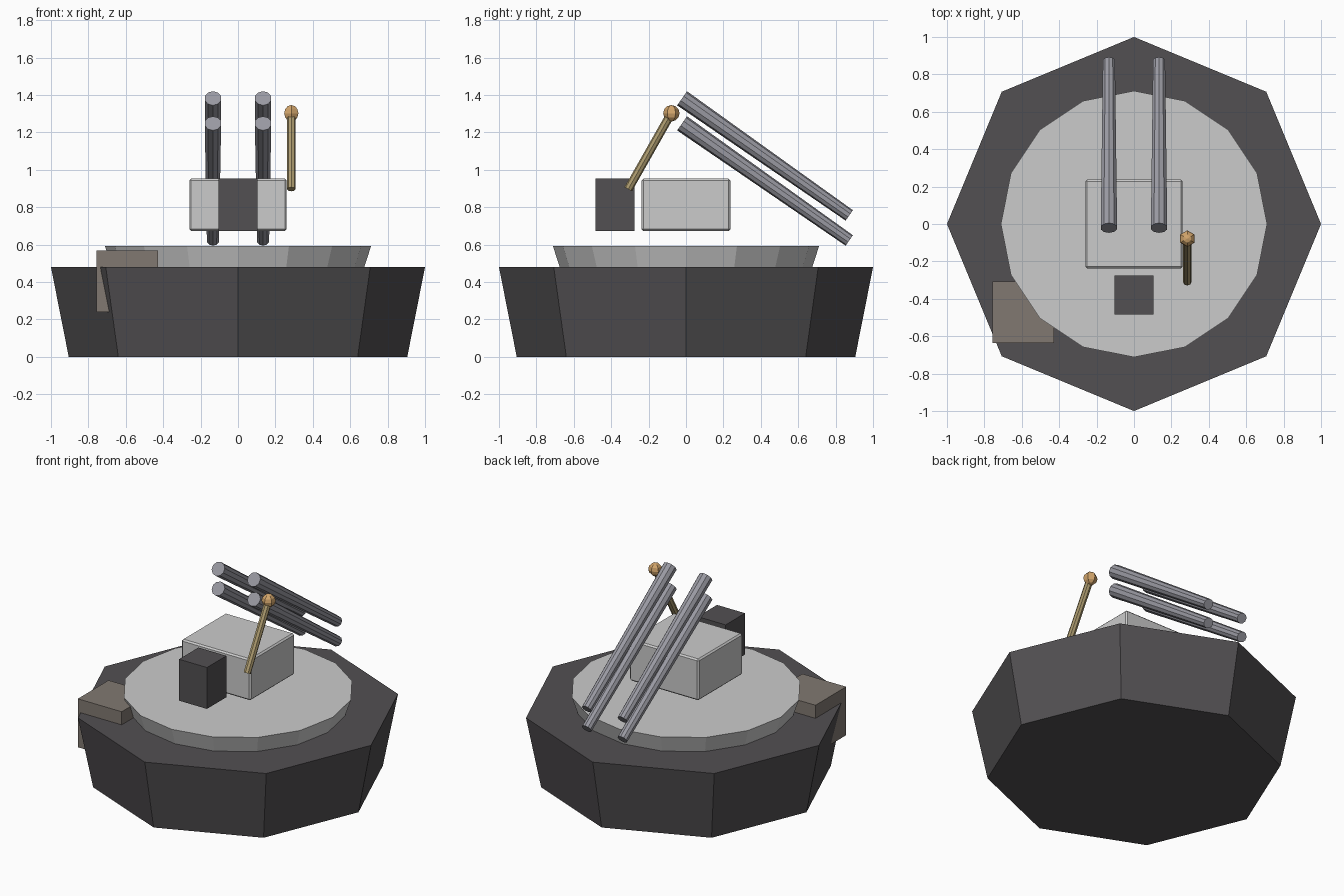
import bpy
from mathutils import Vector

if "Cube" in bpy.data.objects:
    bpy.data.objects.remove(bpy.data.objects["Cube"])


def material(name, color):
    m = bpy.data.materials.new(name)
    m.diffuse_color = (*color, 1)
    m.use_nodes = True
    m.node_tree.nodes["Principled BSDF"].inputs["Base Color"].default_value = m.diffuse_color
    return m


DARK = material("dark_metal", (0.085, 0.08, 0.085))
STEEL = material("barrel_steel", (0.32, 0.32, 0.36))
BRASS = material("brass", (0.42, 0.33, 0.16))
COPPER = material("copper", (0.65, 0.38, 0.15))
BROWN = material("brown_stone", (0.22, 0.19, 0.165))


def finish(name, mat):
    ob = bpy.context.object
    ob.name = name
    if mat:
        ob.data.materials.append(mat)
    return ob


def frustum(name, start, end, r1, r2, sides, mat=None):
    """Tapered prism running from start to end."""
    a, b = Vector(start), Vector(end)
    d = b - a
    bpy.ops.mesh.primitive_cone_add(vertices=sides, radius1=r1, radius2=r2,
                                    depth=d.length, location=(a + b) / 2)
    ob = finish(name, mat)
    if d.x or d.y:
        ob.rotation_euler = d.to_track_quat('Z', 'Y').to_euler()
    return ob


def box(name, lo, hi, mat=None, bevel=0):
    lo, hi = Vector(lo), Vector(hi)
    bpy.ops.mesh.primitive_cube_add(size=1, location=(lo + hi) / 2)
    ob = finish(name, mat)
    ob.scale = hi - lo
    bpy.ops.object.transform_apply(location=False, rotation=False, scale=True)
    if bevel:
        mod = ob.modifiers.new("bevel", 'BEVEL')
        mod.width = bevel
        mod.segments = 1
    return ob


# Octagonal base and turntable
frustum("base", (0, 0, 0), (0, 0, 0.48), 0.905, 1.0, 8, DARK)
frustum("turntable", (0, 0, 0.48), (0, 0, 0.593), 0.675, 0.712, 16)

# Half-sunken block on the base rim
box("step_block", (-0.757, -0.637, 0.24), (-0.428, -0.308, 0.569), BROWN)

# Housing and seat
box("housing", (-0.26, -0.237, 0.672), (0.26, 0.237, 0.953), None, 0.01)
box("seat", (-0.105, -0.483, 0.672), (0.105, -0.275, 0.953), DARK)

# Four tapered barrels
for side in (-1, 1):
    for row, drop in (("upper", 0), ("lower", 0.134)):
        frustum(f"{row}_barrel", (side * 0.134, -0.021, 1.382 - drop),
                (side * 0.134, 0.873, 0.756 - drop), 0.046, 0.034, 10, STEEL)

# Control lever with knob
frustum("lever", (0.285, -0.309, 0.896), (0.285, -0.08, 1.3),
        0.023, 0.023, 8, BRASS)
bpy.ops.mesh.primitive_uv_sphere_add(segments=6, ring_count=6, radius=0.044,
                                     location=(0.285, -0.078, 1.302))
finish("lever_knob", COPPER)
